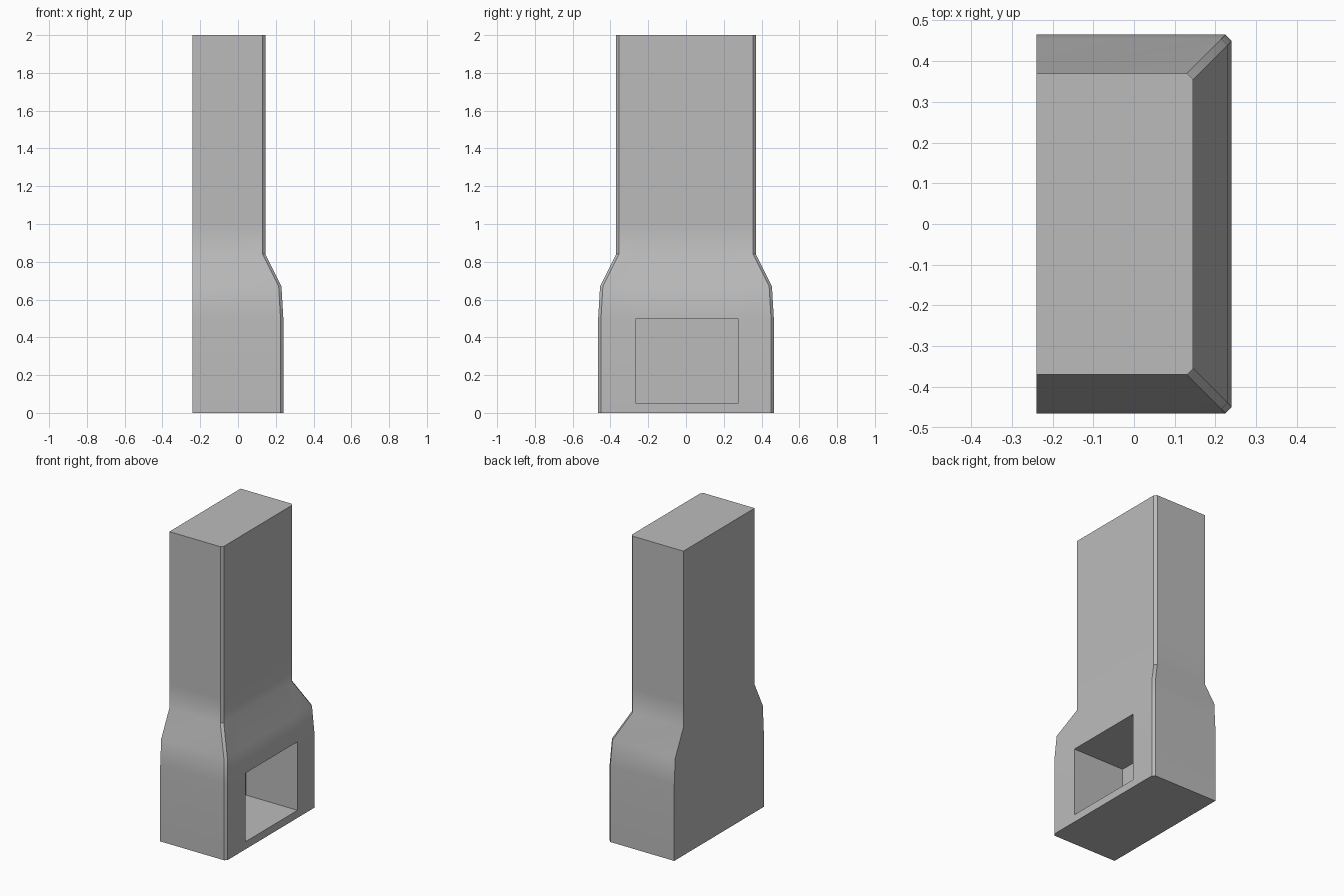
import bpy, bmesh

cube = bpy.data.objects.get("Cube")
if cube:
    bpy.data.objects.remove(cube, do_unlink=True)

# One plain grey for the whole casing
grey = bpy.data.materials.new("plain grey")
grey.use_nodes = True
COLOUR = (0.5, 0.5, 0.5, 1.0)
grey.diffuse_color = COLOUR
grey.node_tree.nodes["Principled BSDF"].inputs["Base Color"].default_value = COLOUR

BACK = -0.24               # flat back plane
CHAMFER = 0.015
OPEN_Y = (-0.265, 0.275)   # sides of the opening
OPEN_Z = (0.05, 0.5)       # bottom and top of the opening
OPEN_BACK = -0.135         # depth the opening reaches

# Height, reach of the broad face, half width
LEVELS = [(0, 0.24, 0.465), (OPEN_Z[0], 0.24, 0.465), (OPEN_Z[1], 0.24, 0.465),
          (0.67, 0.23, 0.455), (0.84, 0.145, 0.37), (1.0, 0.145, 0.37),
          (2.0, 0.145, 0.37)]


def section(x, y):
    """Chamfered outline, with columns matching the opening."""
    return [(BACK, -y), (x - CHAMFER, -y), (x, CHAMFER - y),
            (x, OPEN_Y[0]), (x, OPEN_Y[1]),
            (x, y - CHAMFER), (x - CHAMFER, y), (BACK, y)]


# Shell: stacked sections joined with quads and capped
bm = bmesh.new()
rings = [[bm.verts.new((px, py, z)) for px, py in section(x, y)]
         for z, x, y in LEVELS]
opening = None
for level, (low, high) in enumerate(zip(rings, rings[1:])):
    count = len(low)
    for i in range(count):
        j = (i + 1) % count
        face = bm.faces.new((low[i], low[j], high[j], high[i]))
        if level == 1 and i == 3:
            opening = face
bm.faces.new(reversed(rings[0]))
bm.faces.new(rings[-1])

# Opening: push its panel inwards to make a deep pocket
pushed = bmesh.ops.extrude_face_region(bm, geom=[opening])["geom"]
if opening.is_valid:
    bmesh.ops.delete(bm, geom=[opening], context="FACES_ONLY")
for vert in pushed:
    if isinstance(vert, bmesh.types.BMVert):
        vert.co.x = OPEN_BACK
bmesh.ops.recalc_face_normals(bm, faces=bm.faces)

mesh = bpy.data.meshes.new("flared_casing")
bm.to_mesh(mesh)
bm.free()
mesh.materials.append(grey)
casing = bpy.data.objects.new("flared_casing", mesh)
bpy.context.collection.objects.link(casing)

# Smooth shading across the flare, crisp chamfers and corners
bpy.context.view_layer.objects.active = casing
casing.select_set(True)
bpy.ops.object.shade_smooth_by_angle(angle=0.55)
